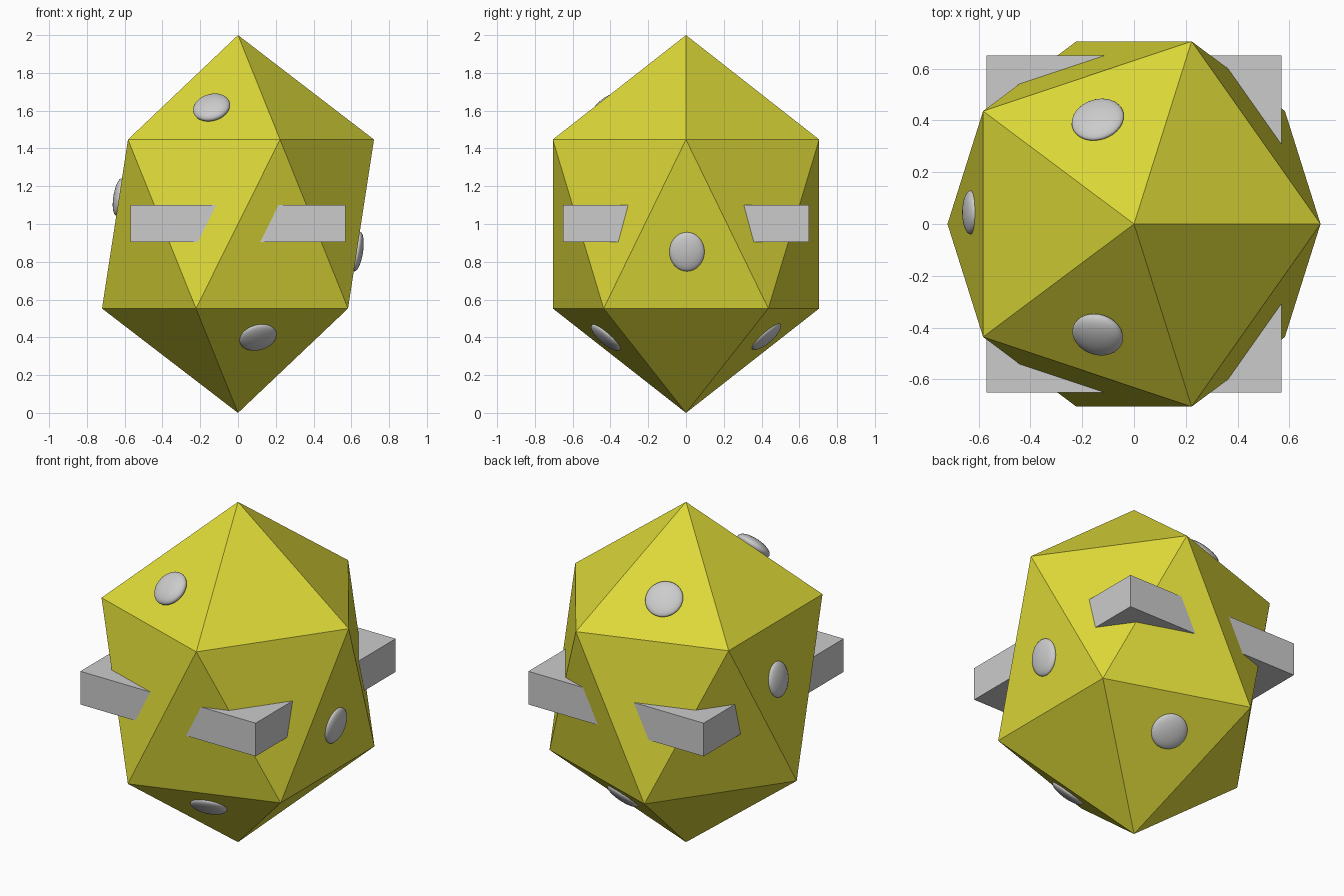
import bpy
from mathutils import Vector

if "Cube" in bpy.data.objects:
    bpy.data.objects.remove(bpy.data.objects["Cube"])

# Faceted body: a stretched icosahedron
yellow = bpy.data.materials.new("yellow")
yellow.diffuse_color = (0.72, 0.69, 0.04, 1)
yellow.use_nodes = True
yellow.node_tree.nodes["Principled BSDF"].inputs["Base Color"].default_value = yellow.diffuse_color
bpy.ops.mesh.primitive_ico_sphere_add(subdivisions=1, radius=1, location=(0, 0, 1))
body = bpy.context.object
body.name = "faceted_body"
body.scale = (0.805, 0.829, 1)
body.data.materials.append(yellow)

# Slab through the middle, its four corners poking out
bpy.ops.mesh.primitive_cube_add(size=1, location=(0, 0, 1.0025))
slab = bpy.context.object
slab.name = "middle_slab"
slab.scale = (1.14, 1.30, 0.195)


# Flattened smooth studs lying on the facets
def stud(name, location, normal, size):
    bpy.ops.mesh.primitive_uv_sphere_add(segments=32, ring_count=16, radius=1, location=location)
    ob = bpy.context.object
    ob.name = name
    ob.scale = size
    ob.rotation_euler = Vector(normal).to_track_quat('Z', 'Y').to_euler()
    bpy.ops.object.shade_smooth()


stud("upper_front_stud", (-0.14, -0.427, 1.617), (-0.215, -0.643, 0.735), (0.1, 0.1, 0.04))
stud("upper_back_stud", (-0.14, 0.403, 1.62), (-0.215, 0.643, 0.735), (0.103, 0.103, 0.03))
stud("lower_front_stud", (0.106, -0.424, 0.40), (0.215, -0.643, -0.735), (0.1, 0.1, 0.03))
stud("lower_back_stud", (0.11, 0.425, 0.405), (0.215, 0.643, -0.735), (0.1, 0.1, 0.03))
stud("left_stud", (-0.63, 0.045, 1.143), (-0.988, 0, 0.152), (0.085, 0.1, 0.03))
stud("right_stud", (0.632, 0.005, 0.853), (0.988, 0, -0.152), (0.093, 0.105, 0.03))
